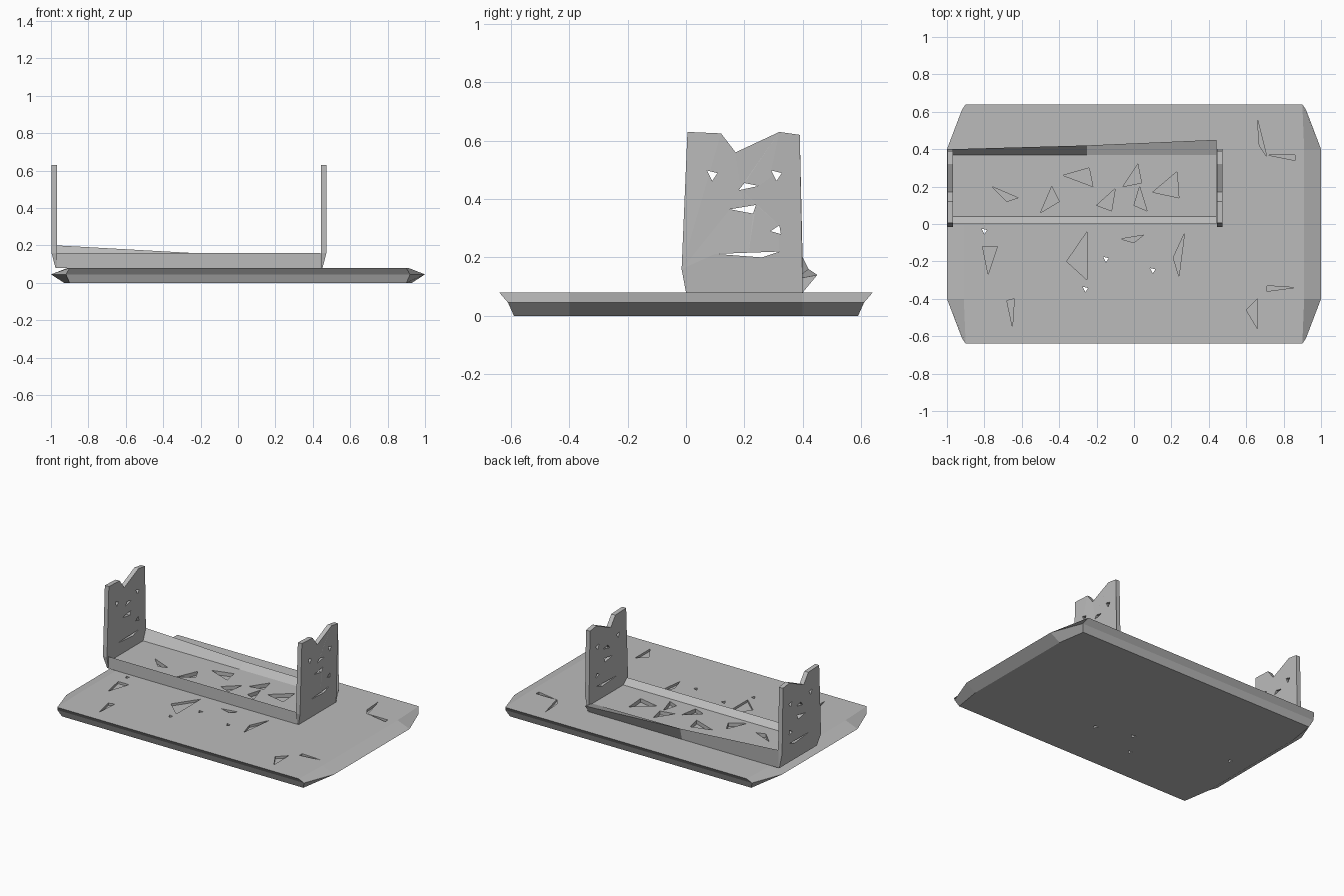
import bpy
import bmesh
from mathutils import Vector

default_cube = bpy.data.objects.get("Cube")
if default_cube:
    bpy.data.objects.remove(default_cube, do_unlink=True)

# Single matte grey finish
grey = bpy.data.materials.new("plain grey")
grey.use_nodes = True
grey_colour = (0.5, 0.5, 0.5, 1)
grey.diffuse_color = grey_colour
grey.node_tree.nodes["Principled BSDF"].inputs["Base Color"].default_value = grey_colour


def loft(name, rings):
    """Closed solid through rings that share the same number of points."""
    mesh_builder = bmesh.new()
    loops = [[mesh_builder.verts.new(point) for point in ring] for ring in rings]
    for lower, upper in zip(loops, loops[1:]):
        for index in range(len(lower)):
            following = (index + 1) % len(lower)
            mesh_builder.faces.new((lower[index], lower[following],
                                    upper[following], upper[index]))
    mesh_builder.faces.new(loops[0][::-1])
    mesh_builder.faces.new(loops[-1])
    bmesh.ops.recalc_face_normals(mesh_builder, faces=mesh_builder.faces)
    mesh = bpy.data.meshes.new(name)
    mesh_builder.to_mesh(mesh)
    mesh_builder.free()
    mesh.materials.append(grey)
    result = bpy.data.objects.new(name, mesh)
    bpy.context.collection.objects.link(result)
    return result


def extrude_z(name, outline, bottom, top):
    return loft(name, [[(x, y, z) for x, y in outline] for z in (bottom, top)])


def extrude_x(name, outline, left, right):
    return loft(name, [[(x, y, z) for y, z in outline] for x in (left, right)])


def carve(target, cutters):
    """Subtract every cutter, then remove the cutters."""
    for cutter in cutters:
        cutter.hide_render = True
        modifier = target.modifiers.new("opening", "BOOLEAN")
        modifier.operation = "DIFFERENCE"
        modifier.solver = "EXACT"
        modifier.object = cutter
    bpy.context.view_layer.update()
    evaluated = target.evaluated_get(bpy.context.evaluated_depsgraph_get())
    carved_mesh = bpy.data.meshes.new_from_object(evaluated)
    target.modifiers.clear()
    target.data = carved_mesh
    for cutter in cutters:
        bpy.data.objects.remove(cutter, do_unlink=True)


def small_triangle(centre, size):
    x, y = centre
    return [(x - size, y + size), (x + size, y + size / 2), (x, y - size)]


# Base slab with clipped corners, pointed ends and undercut long sides
def base_ring(corner_x, corner_y, end_x, end_y, z):
    quarter = [(corner_x, corner_y), (end_x, end_y)]
    right = [(x, -y) for x, y in quarter] + [(x, y) for x, y in quarter[::-1]]
    return [Vector((x, y, z)) for x, y in right + [(-x, -y) for x, y in right]]


base = loft("base_slab", [
    base_ring(0.9, 0.59, 0.93, 0.4, 0),
    base_ring(0.92, 0.61, 1, 0.4, 0.045),
    base_ring(0.9, 0.64, 0.91, 0.4, 0.08),
])

# Shallow splinter dents and small through holes in the slab
dents = [
    [(-0.81, -0.12), (-0.78, -0.27), (-0.73, -0.12)],
    [(-0.36, -0.2), (-0.25, -0.04), (-0.25, -0.3)],
    [(-0.68, -0.41), (-0.64, -0.4), (-0.65, -0.55)],
    [(0.66, 0.56), (0.67, 0.42), (0.71, 0.36)],
    [(0.71, 0.37), (0.86, 0.37), (0.86, 0.34)],
    [(0.71, -0.36), (0.86, -0.34), (0.71, -0.33)],
    [(0.21, -0.18), (0.24, -0.28), (0.27, -0.05)],
    [(0.6, -0.46), (0.66, -0.56), (0.66, -0.4)],
    [(-0.07, -0.08), (0.05, -0.06), (0, -0.1)],
]
holes = [(-0.8, -0.04), (-0.26, -0.35), (-0.15, -0.19), (0.1, -0.25)]
carve(base,
      [extrude_z("dent_cutter", dent, 0.065, 0.2) for dent in dents]
      + [extrude_z("hole_cutter", small_triangle(hole, 0.015), -0.1, 0.2)
         for hole in holes])


# Channel between the uprights, with a low front rim and a flared back wall
def channel_section(x, back_y, back_z):
    profile = [(0, 0.08), (0.4, 0.08), (back_y, back_z),
               (0.37, 0.125), (0.04, 0.125), (0, 0.16)]
    return [(x, y, z) for y, z in profile]


channel = loft("channel", [
    channel_section(-0.97, 0.4, 0.2),
    channel_section(-0.25, 0.42, 0.16),
    channel_section(0.44, 0.45, 0.14),
])

# Scattered dents in the channel floor
floor_dents = [
    [(-0.76, 0.2), (-0.68, 0.12), (-0.62, 0.14)],
    [(-0.5, 0.06), (-0.44, 0.2), (-0.4, 0.12)],
    [(-0.38, 0.26), (-0.24, 0.3), (-0.22, 0.2)],
    [(-0.2, 0.1), (-0.1, 0.19), (-0.12, 0.07)],
    [(-0.06, 0.2), (0.02, 0.32), (0.04, 0.22)],
    [(0, 0.1), (0.03, 0.2), (0.07, 0.07)],
    [(0.1, 0.17), (0.23, 0.28), (0.24, 0.14)],
]
carve(channel, [extrude_z("floor_cutter", dent, 0.1, 0.3) for dent in floor_dents])


# Notched upright plates, pinched towards the bottom edge
plate_outline = [(0, 0.08), (0.4, 0.08), (0.4, 0.18), (0.39, 0.62), (0.32, 0.63),
                 (0.17, 0.56), (0.12, 0.625), (0.005, 0.63), (-0.015, 0.16)]
slots = [
    [(0.15, 0.365), (0.24, 0.38), (0.23, 0.35)],
    [(0.18, 0.43), (0.2, 0.455), (0.25, 0.445)],
    [(0.1, 0.212), (0.32, 0.22), (0.26, 0.2)],
    [(0.29, 0.29), (0.32, 0.31), (0.325, 0.28)],
]
peg_holes = [(0.09, 0.48), (0.31, 0.48)]


def upright(name, inner, outer):
    plate = extrude_x(name, plate_outline, inner, outer)
    for vertex in plate.data.vertices:
        if vertex.co.z < 0.1:
            vertex.co.x = inner + (vertex.co.x - inner) * 0.3
    openings = slots + [small_triangle(hole, 0.018) for hole in peg_holes]
    carve(plate, [extrude_x("slot_cutter", opening, inner - 0.1, outer + 0.1)
                  if inner < outer else
                  extrude_x("slot_cutter", opening, outer - 0.1, inner + 0.1)
                  for opening in openings])


upright("left_upright", 0.443, 0.473)
upright("right_upright", -0.967, -0.997)
